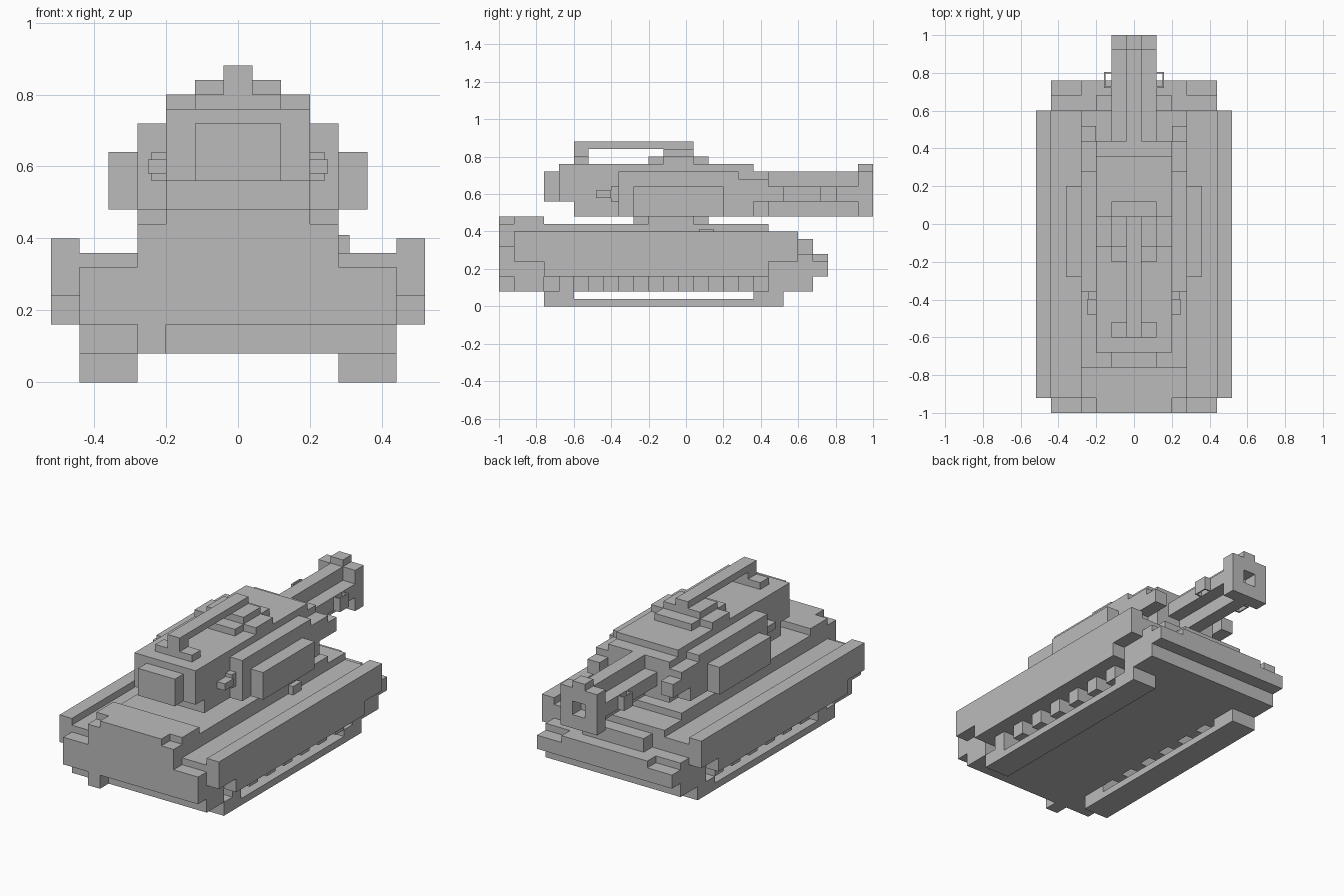
import bpy
import bmesh

cube = bpy.data.objects.get("Cube")
if cube:
    bpy.data.objects.remove(cube, do_unlink=True)

grey = bpy.data.materials.new("plain grey")
grey.use_nodes = True
COLOUR = (0.5, 0.5, 0.5, 1)
grey.diffuse_color = COLOUR
grey.node_tree.nodes["Principled BSDF"].inputs["Base Color"].default_value = COLOUR


def block(bm, x, y, z):
    """Axis-aligned box from three (low, high) ranges."""
    made = bmesh.ops.create_cube(bm, size=1)["verts"]
    for v in made:
        for i, (lo, hi) in enumerate((x, y, z)):
            v.co[i] = lo if v.co[i] < 0 else hi


def part(name, boxes, mirror=False):
    """Join boxes into one part, optionally repeated on the other side."""
    bm = bmesh.new()
    for x, y, z in boxes:
        if not isinstance(x, tuple):
            x = (-x, x)
        block(bm, x, y, z)
        if mirror:
            block(bm, (-x[1], -x[0]), y, z)
    mesh = bpy.data.meshes.new(name)
    bm.to_mesh(mesh)
    bm.free()
    mesh.materials.append(grey)
    obj = bpy.data.objects.new(name, mesh)
    bpy.context.collection.objects.link(obj)
    return obj


# Hull: stepped central body
part("hull_core", [
    (.28, (-.92, .68), (.08, .28)),
    (.28, (-.92, .44), (.28, .44)),
    (.28, (.44, .60), (.28, .40)),
    (.20, (.60, .68), (.28, .36)),
    (.28, (.68, .76), (.16, .28)),
])
part("front_plate", [
    (.20, (-1, -.76), (.16, .48)),
    (.28, (-1, -.92), (.16, .44)),
    (.28, (-.92, -.76), (.44, .48)),
    ((-.28, -.20), (-1, -.92), (.08, .16)),
])

SIDE = (.28, .44)
part("track_guards", [
    (SIDE, (-1, -.92), (.16, .32)),
    (SIDE, (-.92, .60), (.16, .36)),
    ((.20, .44), (.60, .68), (.16, .28)),
    (SIDE, (.68, .76), (.16, .24)),
], mirror=True)
SKIRT = (.44, .52)
part("side_skirts", [
    (SKIRT, (-.92, .60), (.24, .40)),
    (SKIRT, (-.76, .44), (.16, .24)),
], mirror=True)

# Running gear
part("tracks", [
    (SIDE, (-.92, -.76), (.08, .16)),
    (SIDE, (-.76, -.60), (0, .08)),
    (SIDE, (-.60, .36), (0, .04)),
    (SIDE, (.36, .52), (0, .08)),
    (SIDE, (.52, .68), (.08, .16)),
], mirror=True)
part("road_wheels", [
    (SIDE, (-.68 + i * .16, -.60 + i * .16), (.08, .16)) for i in range(8)
], mirror=True)
part("deck_hatch", [((.28, .31), (.07, .15), (.36, .41))])

# Turret
part("turret_ring", [
    (.20, (-.28, .12), (.44, .48)),
    (.28, (-.20, .04), (.44, .48)),
])
part("turret_body", [
    (.20, (-.60, .36), (.48, .56)),
    (.20, (-.68, .36), (.56, .76)),
    (.12, (-.76, -.68), (.56, .72)),
    (.20, (.36, .44), (.48, .72)),
])
CHEEK = (.20, .28)
part("turret_cheeks", [
    (CHEEK, (-.36, .28), (.48, .72)),
    (CHEEK, (.28, .36), (.48, .68)),
    (CHEEK, (.36, .44), (.56, .68)),
    (CHEEK, (.44, .52), (.56, .64)),
], mirror=True)
part("side_boxes", [((.28, .36), (-.28, .20), (.48, .64))], mirror=True)
part("side_brackets", [
    ((.20, .24), (-.40, -.36), (.56, .64)),
    ((.20, .25), (-.48, -.40), (.58, .62)),
], mirror=True)

# Roof hatch and the long bar above it
part("cupola", [
    (.20, (-.12, .04), (.76, .80)),
    (.12, (-.20, .12), (.76, .80)),
    (.12, (-.12, .04), (.80, .84)),
])
part("roof_bar", [
    (.12, (-.60, -.52), (.76, .80)),
    (.04, (-.60, -.52), (.80, .84)),
    (.04, (-.60, .04), (.84, .88)),
])

# Gun
part("gun_barrel", [
    (.04, (.36, .92), (.48, .72)),
    (.12, (.36, .92), (.56, .64)),
])
part("muzzle_sides", [((.04, .12), (.92, 1), (.48, .72))], mirror=True)
part("muzzle_bridges", [
    (.04, (.92, 1), (.64, .76)),
    (.04, (.92, 1), (.48, .56)),
])
part("barrel_loops", [
    ((.12, .16), (.72, .728), (.56, .64)),
    ((.12, .16), (.797, .805), (.56, .64)),
    ((.152, .16), (.72, .805), (.56, .64)),
], mirror=True)
